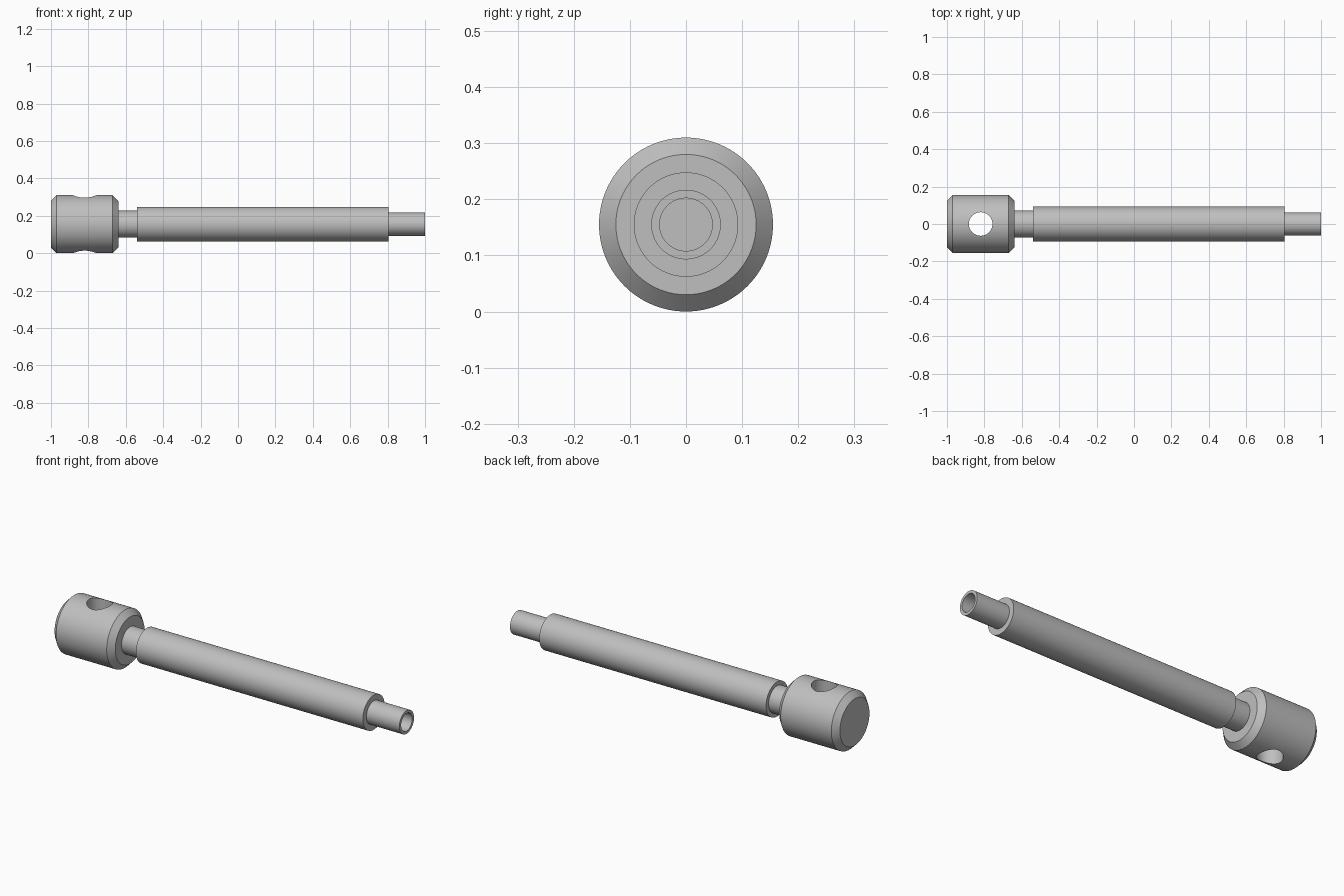
import bpy, bmesh, math
from mathutils import Matrix, Vector

cube = bpy.data.objects.get("Cube")
if cube:
    bpy.data.objects.remove(cube, do_unlink=True)

AXIS_Z = 0.155
HEAD_R = 0.155

steel = bpy.data.materials.new("plain grey steel")
steel.use_nodes = True
grey = (0.52, 0.52, 0.52, 1)
steel.diffuse_color = grey
steel.node_tree.nodes["Principled BSDF"].inputs["Base Color"].default_value = grey


def finish(name, bm):
    bmesh.ops.recalc_face_normals(bm, faces=bm.faces)
    mesh = bpy.data.meshes.new(name)
    bm.to_mesh(mesh)
    bm.free()
    mesh.materials.append(steel)
    obj = bpy.data.objects.new(name, mesh)
    bpy.context.collection.objects.link(obj)
    return obj


def shade(obj):
    bpy.ops.object.select_all(action="DESELECT")
    obj.select_set(True)
    bpy.context.view_layer.objects.active = obj
    bpy.ops.object.shade_smooth_by_angle(angle=math.radians(30))


def lathe(name, profile, steps=96):
    """Revolve (x, radius) points about the long axis; both ends are capped."""
    bm = bmesh.new()
    rings = []
    for x, r in profile:
        angles = [2 * math.pi * i / steps for i in range(steps)]
        rings.append([bm.verts.new((x, r * math.sin(a), AXIS_Z + r * math.cos(a))) for a in angles])
    for a, b in zip(rings, rings[1:]):
        for i in range(steps):
            j = (i + 1) % steps
            bm.faces.new((a[i], a[j], b[j], b[i]))
    bm.faces.new(rings[0])
    bm.faces.new(rings[-1])
    return finish(name, bm)


# Chamfered round head
head = lathe("head", [(-1, 0.125), (-0.97, HEAD_R), (-0.67, HEAD_R), (-0.64, 0.125)])

# Cross hole drilled vertically through the head
bm = bmesh.new()
bmesh.ops.create_cone(bm, cap_ends=True, segments=64, radius1=0.063, radius2=0.063, depth=0.6,
                      matrix=Matrix.Translation(Vector((-0.82, 0, AXIS_Z))))
drill = finish("cross_hole_cutter", bm)
cut = head.modifiers.new("cross hole", "BOOLEAN")
cut.operation = "DIFFERENCE"
cut.solver = "EXACT"
cut.object = drill
bpy.context.view_layer.objects.active = head
bpy.ops.object.modifier_apply(modifier=cut.name)
bpy.data.objects.remove(drill, do_unlink=True)
shade(head)

# Neck, long shaft and hollow tip as one turned piece
spindle = lathe("spindle", [
    (-0.65, 0.072), (-0.54, 0.072),
    (-0.54, 0.093), (0.805, 0.093),
    (0.805, 0.062), (1, 0.062),
    (1, 0.047), (0.81, 0.047),
])
shade(spindle)
